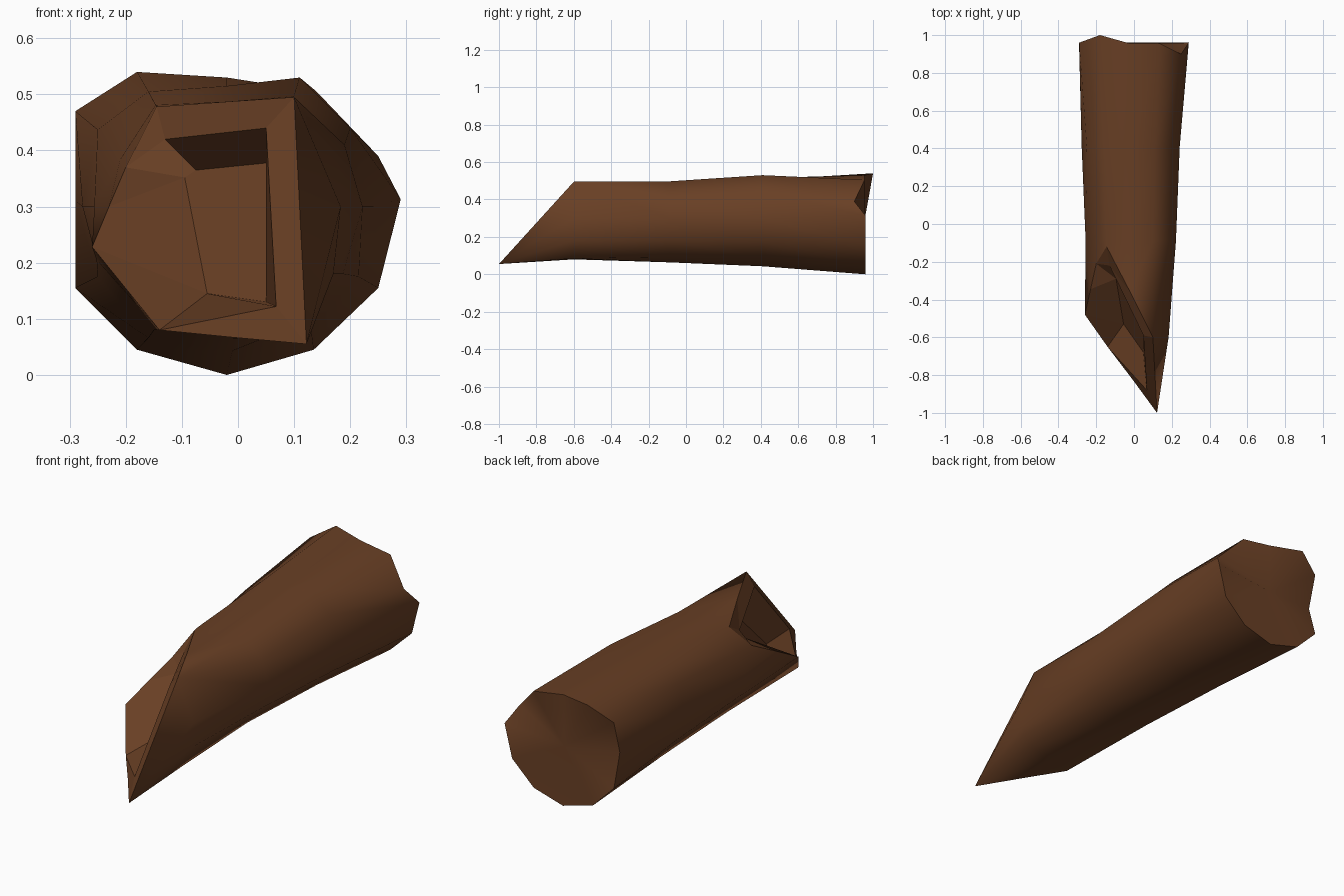
import bpy, bmesh

if "Cube" in bpy.data.objects:
    bpy.data.objects.remove(bpy.data.objects["Cube"])

# Cross-sections (x, z), running clockwise from the top seen from the front
body = [(-.02, .487), (.1, .497), (.19, .41), (.222, .3), (.187, .18), (.115, .093),
        (-.01, .064), (-.15, .08), (-.252, .205), (-.256, .3), (-.21, .384), (-.147, .481)]
middle = [(-.02, .515), (.11, .53), (.2, .44), (.242, .3), (.215, .175), (.13, .085),
          (-.01, .043), (-.16, .066), (-.25, .175), (-.277, .3), (-.25, .437), (-.16, .505)]
back = [(-.02, .53), (.14, .505), (.25, .39), (.29, .313), (.25, .155), (.135, .045),
        (-.02, 0), (-.18, .045), (-.29, .155), (-.29, .31), (-.29, .47), (-.18, .54)]
back_y = [.955, .955, .9, .96, .96, .96, .96, .96, .96, .915, .96, 1]

# Slanted broken front edge; the right side runs to one sharp tip
tip = (.122, -1, .055)
corner = (.1, -.6, .495)
front = [(-.02, -.36, .487), corner, tip, tip, tip, tip, (-.01, -.82, .067),
         (-.14, -.65, .08), (-.26, -.48, .228), (-.23, -.345, .3), (-.2, -.21, .37),
         (-.145, -.12, .478)]
shoulder = {2: corner, 3: (.183, -.6, .3), 4: (.17, -.6, .18),
            5: (.13, -.6, .085), 6: (-.01, -.6, .08)}

rings = [front,
         [shoulder.get(i, p) for i, p in enumerate(front)],
         [(x, -.09, z) for x, z in body],
         [(x, .41, z) for x, z in middle],
         [(x, y, z) for (x, z), y in zip(back, back_y)]]

bm = bmesh.new()
rows = [[bm.verts.new(p) for p in ring] for ring in rings]

# Bark surface, smooth
for r, s in zip(rows, rows[1:]):
    for i in range(12):
        j = (i + 1) % 12
        bm.faces.new((r[i], r[j], s[j], s[i])).smooth = True

# Back end, smooth inside a sharp rim
end = bm.faces.new(rows[-1])
for e in end.edges:
    e.smooth = False
for f in bmesh.ops.poke(bm, faces=[end])["faces"]:
    f.smooth = True

# Front cut with hollow, flat: h = hole rim, d = deep corners
F = rows[0]
h = [bm.verts.new(p) for p in ((-.13, -.22, .42), (.05, -.59, .44), (.068, -.88, .122))]
d = [bm.verts.new(p) for p in ((-.095, -.29, .352), (-.075, -.27, .365), (.053, -.43, .378),
                               (.05, -.68, .13), (-.055, -.53, .145))]
for f in ((F[10], F[11], h[0]), (F[11], F[0], h[0]), (F[0], F[1], h[1], h[0]),
          (F[1], F[2], h[2], h[1]), (F[5], F[6], F[7], h[2]),
          (F[10], h[0], d[1], d[0]), (h[0], h[1], d[2], d[1]), (h[1], h[2], d[3], d[2]),
          (h[2], F[7], d[4], d[3]), (F[7], F[8], d[4]), (F[8], F[9], d[0], d[4]),
          (F[9], F[10], d[0]), d):
    bm.faces.new(f)

bmesh.ops.remove_doubles(bm, verts=bm.verts[:], dist=.001)
bmesh.ops.dissolve_degenerate(bm, edges=bm.edges[:], dist=.0005)
bmesh.ops.recalc_face_normals(bm, faces=bm.faces[:])

mesh = bpy.data.meshes.new("hollow_log")
bm.to_mesh(mesh)
bm.free()
log = bpy.data.objects.new("hollow_log", mesh)
bpy.context.collection.objects.link(log)

wood = bpy.data.materials.new("brown wood")
wood.diffuse_color = (.14, .05, .018, 1)
wood.use_nodes = True
wood.node_tree.nodes["Principled BSDF"].inputs["Base Color"].default_value = wood.diffuse_color
mesh.materials.append(wood)
